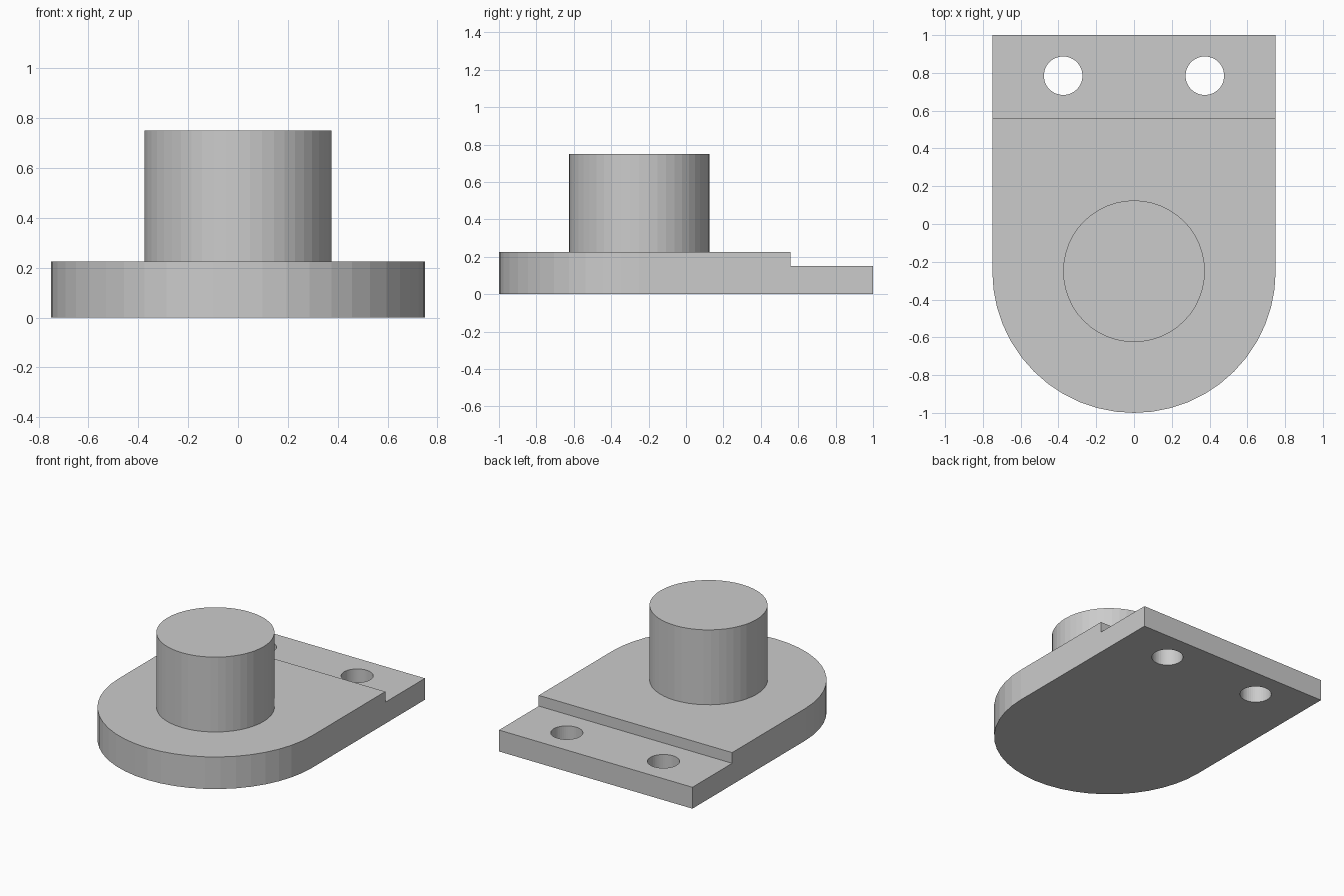
import bpy
import bmesh
from math import cos, sin, pi

cube = bpy.data.objects.get("Cube")
if cube:
    bpy.data.objects.remove(cube, do_unlink=True)

# Material
GREY = (0.6, 0.6, 0.6, 1.0)
grey = bpy.data.materials.new("light_grey")
grey.diffuse_color = GREY
grey.use_nodes = True
for node in grey.node_tree.nodes:
    if node.type == "BSDF_PRINCIPLED":
        node.inputs["Base Color"].default_value = GREY

SEGMENTS = 48
HALF_WIDTH = 0.75
ROUND_Y = -0.25      # shared centre of the rounded end and the boss
PLATE_TOP = 0.225
LEDGE_TOP = 0.15
LEDGE_Y = 0.56


def arc(x, y, radius, start, sweep, steps):
    return [(x + radius * cos(start + sweep * i / steps),
             y + radius * sin(start + sweep * i / steps)) for i in range(steps + 1)]


def circle(x, y, radius):
    return arc(x, y, radius, 0, 2 * pi, SEGMENTS)[:-1]


def prism(name, outline, bottom, top):
    """Extrude a counter-clockwise outline between two heights."""
    bm = bmesh.new()
    base = bm.faces.new([bm.verts.new((x, y, bottom)) for x, y in outline])
    result = bmesh.ops.extrude_face_region(bm, geom=[base], use_keep_orig=True)
    for item in result["geom"]:
        if isinstance(item, bmesh.types.BMVert):
            item.co.z = top
    bmesh.ops.recalc_face_normals(bm, faces=bm.faces)
    mesh = bpy.data.meshes.new(name)
    bm.to_mesh(mesh)
    bm.free()
    mesh.materials.append(grey)
    obj = bpy.data.objects.new(name, mesh)
    bpy.context.collection.objects.link(obj)
    return obj


def cut(target, cutter):
    """Subtract a helper solid and discard it."""
    cutter.hide_render = True
    mod = target.modifiers.new(cutter.name, "BOOLEAN")
    mod.operation = "DIFFERENCE"
    mod.solver = "EXACT"
    mod.object = cutter
    bpy.context.view_layer.objects.active = target
    bpy.ops.object.modifier_apply(modifier=mod.name)
    bpy.data.objects.remove(cutter, do_unlink=True)


# Base plate: straight back, semicircular front
outline = [(HALF_WIDTH, 1), (-HALF_WIDTH, 1)]
outline += arc(0, ROUND_Y, HALF_WIDTH, pi, pi, SEGMENTS // 2)
plate = prism("base_plate", outline, 0, PLATE_TOP)

# Lowered ledge along the back
ledge = [(-1, LEDGE_Y), (1, LEDGE_Y), (1, 1.2), (-1, 1.2)]
cut(plate, prism("ledge_cutter", ledge, LEDGE_TOP, 0.5))

# Two mounting holes through the ledge
for side in (-1, 1):
    cut(plate, prism("hole_cutter", circle(side * 0.375, 0.785, 0.102), -0.1, 0.5))

# Round boss on top of the plate
prism("boss", circle(0, ROUND_Y, 0.375), PLATE_TOP, 0.75)
